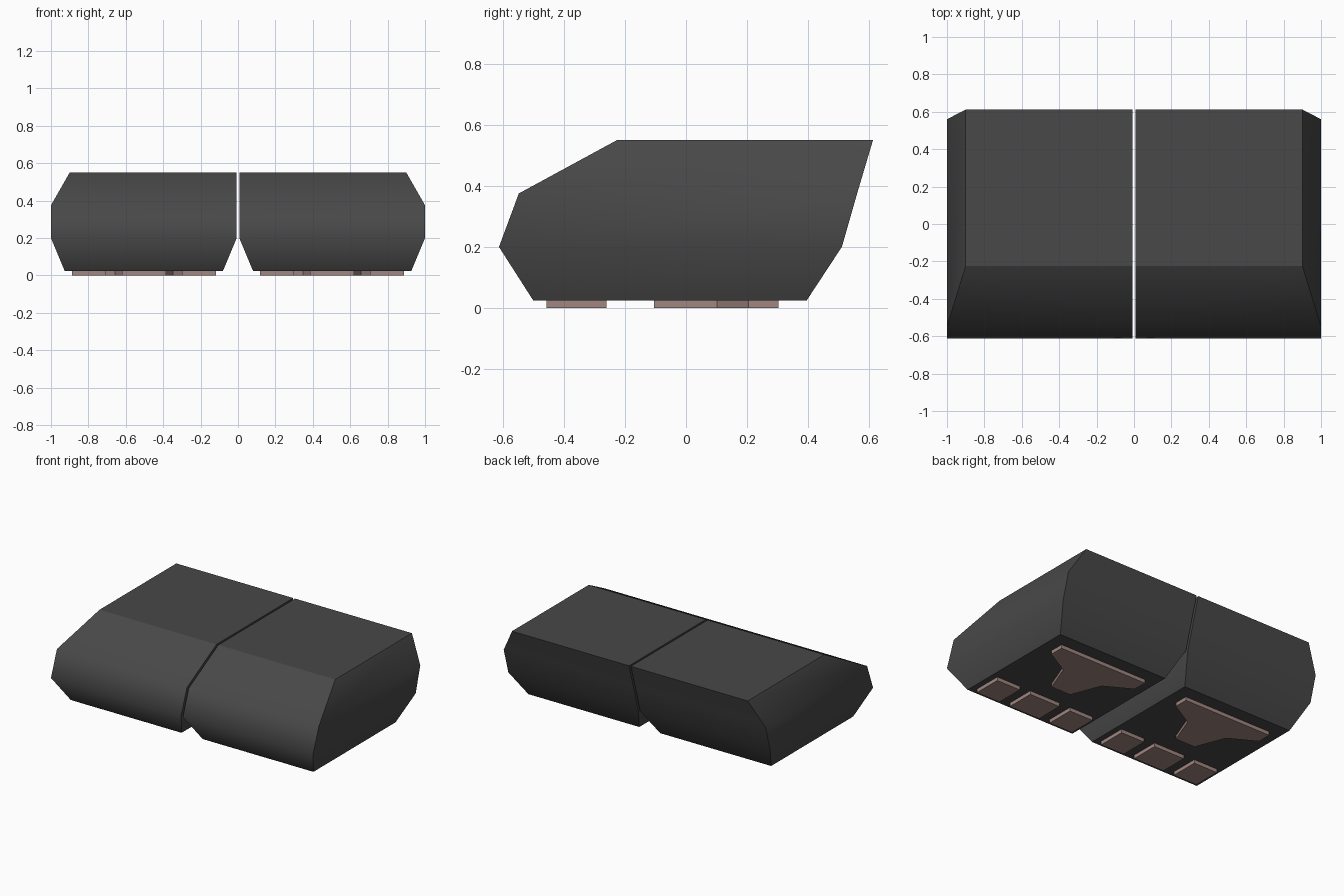
import bpy, bmesh

if "Cube" in bpy.data.objects:
    bpy.data.objects.remove(bpy.data.objects["Cube"])


def material(name, rgb):
    m = bpy.data.materials.new(name)
    m.diffuse_color = (*rgb, 1)
    m.use_nodes = True
    m.node_tree.nodes["Principled BSDF"].inputs["Base Color"].default_value = m.diffuse_color
    return m


DARK = material("dark_fur", (0.065, 0.065, 0.065))
PINK = material("pad_skin", (0.35, 0.24, 0.22))


def loft(name, rings, mat, side, smooth=False):
    """Capped loft through rings of points; side=-1 mirrors it in x."""
    bm = bmesh.new()
    loops = [[bm.verts.new((side * x, y, z)) for x, y, z in r] for r in rings]
    n = len(loops[0])
    caps = [bm.faces.new(loops[0]), bm.faces.new(loops[-1])]
    for a, b in zip(loops, loops[1:]):
        for i in range(n):
            j = (i + 1) % n
            f = bm.faces.new((a[i], a[j], b[j], b[i]))
            f.smooth = smooth
    # Smooth up each side, crisp at corners and caps
    inner_rings = {frozenset((l[i], l[(i + 1) % n]))
                   for l in loops[1:-1] for i in range(n)}
    for e in bm.edges:
        e.smooth = smooth and frozenset(e.verts) in inner_rings
    bmesh.ops.recalc_face_normals(bm, faces=bm.faces)
    me = bpy.data.meshes.new(name)
    bm.to_mesh(me)
    bm.free()
    me.materials.append(mat)
    ob = bpy.data.objects.new(name, me)
    bpy.context.collection.objects.link(ob)


def pad(name, outline, side):
    loft(name, [[(x, y, z) for x, y in outline] for z in (0, 0.03)], PINK, side)


def box(x0, x1, y0, y1):
    return [(x0, y0), (x1, y0), (x1, y1), (x0, y1)]


# Foot levels: z, inner x, outer x, front y, back y
LEVELS = [(0.025, 0.08, 0.927, -0.5, 0.395),
          (0.2, 0.007, 1.0, -0.612, 0.51),
          (0.375, 0.007, 1.0, -0.547, 0.56),
          (0.55, 0.007, 0.9, -0.225, 0.612)]

# Heel pad half outline, as offset from the centre line x = 0.503
HALF = [(0.075, -0.105), (0.155, 0.102), (0.337, 0.205), (0.337, 0.303)]
CX = 0.503
HEEL = [(CX + d, y) for d, y in HALF] + [(CX - d, y) for d, y in reversed(HALF)]

for side, tag in ((1, "right"), (-1, "left")):
    # Foot block
    rings = [[(x, y, z) for x, y in box(x0, x1, y0, y1)]
             for z, x0, x1, y0, y1 in LEVELS]
    loft(tag + "_foot", rings, DARK, side, smooth=True)
    # Sole pads
    pad(tag + "_heel_pad", HEEL, side)
    for i, (x0, x1) in enumerate(((0.118, 0.3), (0.385, 0.621), (0.706, 0.888))):
        pad(f"{tag}_toe_pad_{i + 1}", box(x0, x1, -0.457, -0.26), side)
